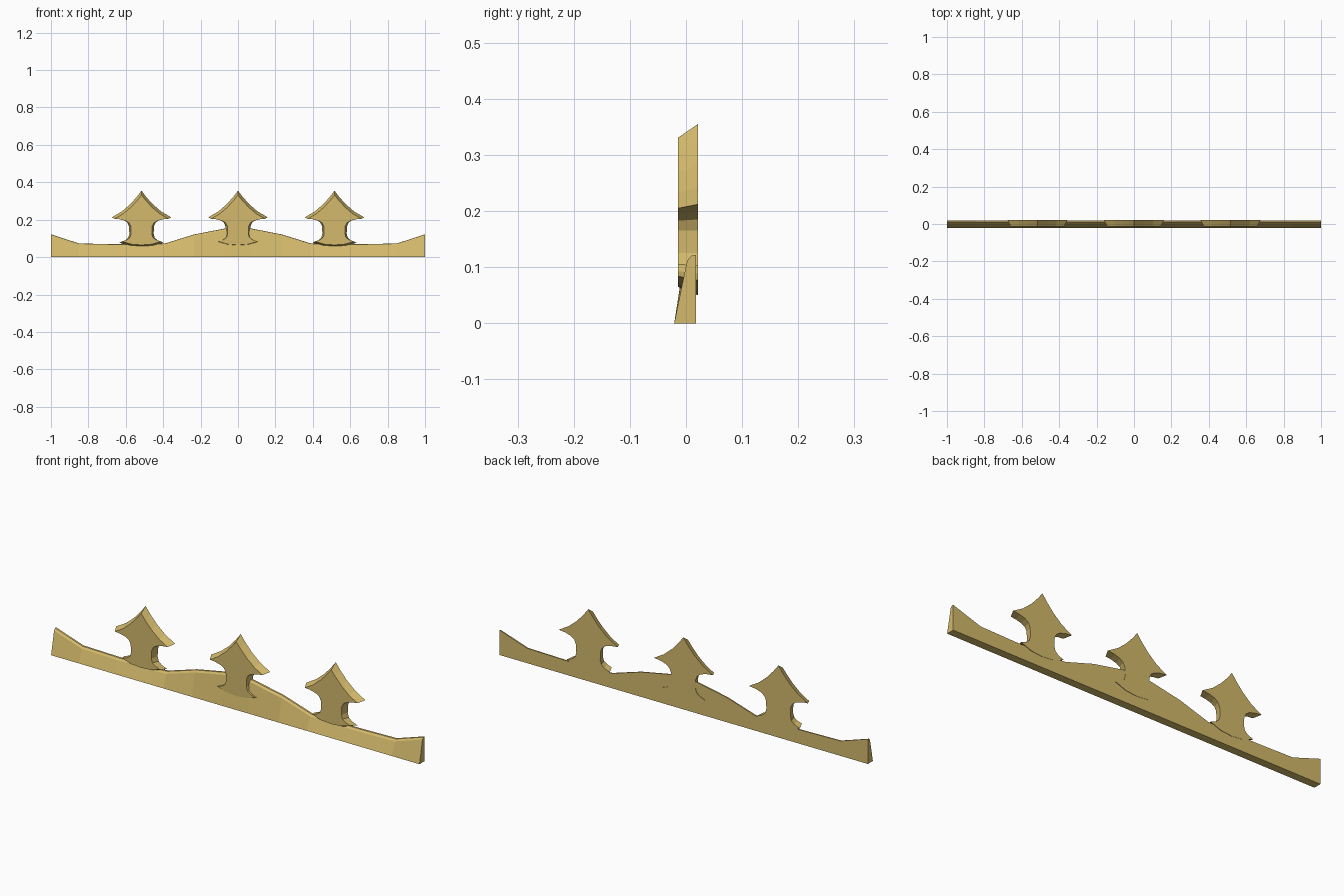
import bpy, bmesh

if "Cube" in bpy.data.objects:
    bpy.data.objects.remove(bpy.data.objects["Cube"])

gold = bpy.data.materials.new("pale_gold")
gold.diffuse_color = (0.66, 0.49, 0.15, 1)
gold.use_nodes = True
gold.node_tree.nodes["Principled BSDF"].inputs["Base Color"].default_value = gold.diffuse_color


def loft(name, rings, x=0):
    """Closed solid skinned through rings of matching points."""
    bm = bmesh.new()
    loops = [[bm.verts.new(p) for p in ring] for ring in rings]
    n = len(loops[0])
    for a, b in zip(loops, loops[1:]):
        for i in range(n):
            j = (i + 1) % n
            bm.faces.new((a[i], a[j], b[j], b[i]))
    caps = [bm.faces.new(loops[0]), bm.faces.new(loops[-1][::-1])]
    bmesh.ops.recalc_face_normals(bm, faces=bm.faces)
    bmesh.ops.triangulate(bm, faces=caps)
    mesh = bpy.data.meshes.new(name)
    bm.to_mesh(mesh)
    bm.free()
    obj = bpy.data.objects.new(name, mesh)
    obj.location.x = x
    mesh.materials.append(gold)
    bpy.context.collection.objects.link(obj)
    return obj


# Wavy rail: wedge section scaled to the height of the top edge
heights = [(0, 0.158), (0.07, 0.153), (0.235, 0.121), (0.39, 0.073),
           (0.46, 0.069), (0.66, 0.069), (0.85, 0.073), (1, 0.122)]
stations = [(-x, h) for x, h in heights[:0:-1]] + heights
rings = []
for x, h in stations:
    rings.append([(x, -0.021, 0), (x, 0.002, h - 0.010), (x, 0.010, h - 0.001),
                  (x, 0.018, h), (x, 0.018, 0)])
loft("wavy_rail", rings)

# Finials: half outlines at the back (larger) and front (bevelled smaller)
back = [(0, 0.355), (0.025, 0.322), (0.06, 0.283), (0.105, 0.244), (0.16, 0.212),
        (0.125, 0.208), (0.095, 0.199), (0.076, 0.185), (0.067, 0.165), (0.065, 0.125),
        (0.071, 0.103), (0.087, 0.089), (0.117, 0.077), (0.06, 0.056), (0, 0.050)]
front = [(0, 0.331), (0.022, 0.304), (0.056, 0.267), (0.098, 0.231), (0.143, 0.205),
         (0.115, 0.202), (0.085, 0.194), (0.066, 0.183), (0.057, 0.165), (0.055, 0.125),
         (0.061, 0.105), (0.078, 0.093), (0.103, 0.084), (0.055, 0.069), (0, 0.065)]


def outline(half, y):
    full = half + [(-x, z) for x, z in half[-2:0:-1]]
    return [(x, y, z) for x, z in full]


for side, x in (("left", -0.516), ("middle", 0), ("right", 0.516)):
    loft(side + "_finial", [outline(front, -0.014), outline(back, 0.021)], x)
